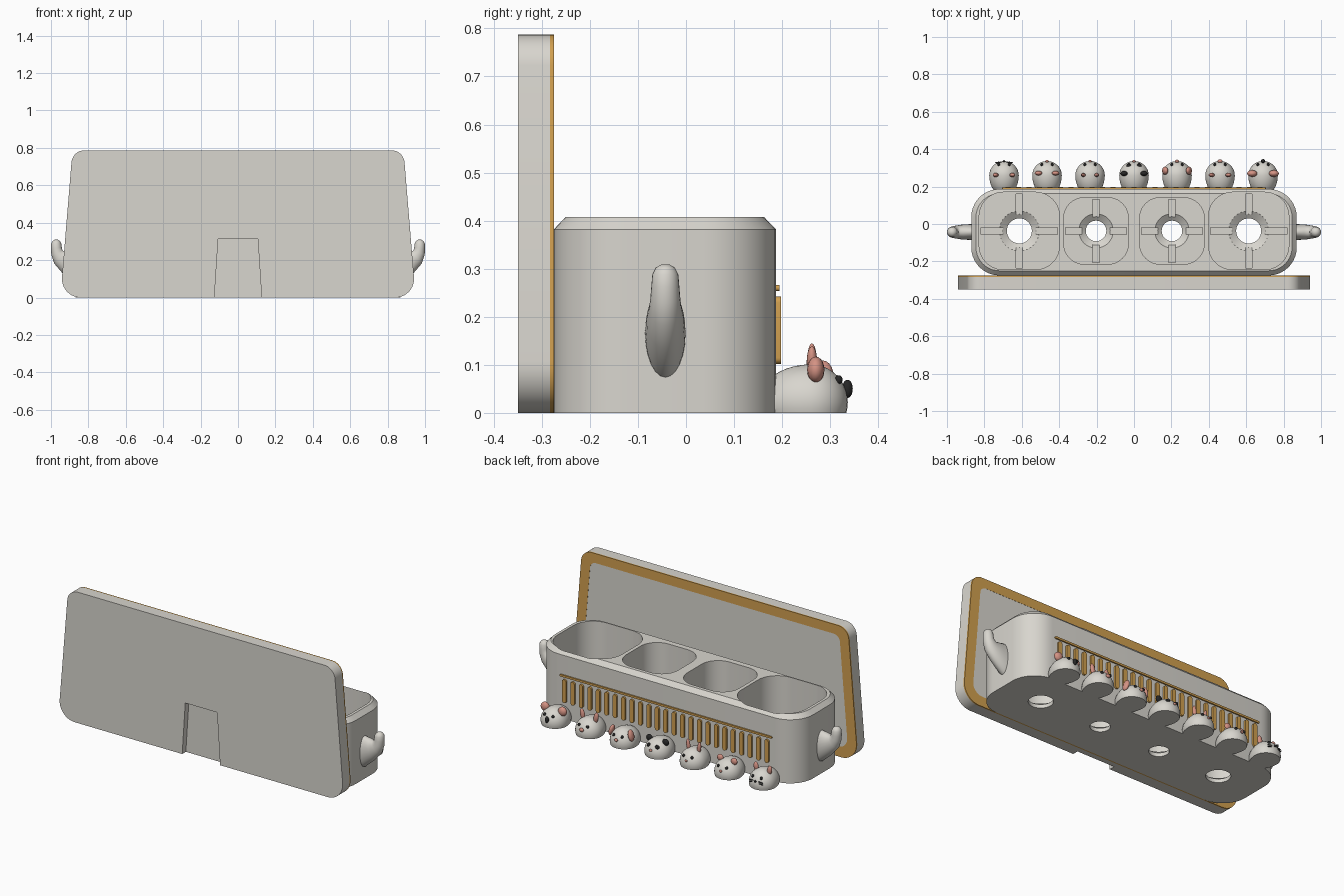
import bpy, bmesh, math
from mathutils import Vector, Matrix

if "Cube" in bpy.data.objects:
    bpy.data.objects.remove(bpy.data.objects["Cube"])


def material(name, rgb):
    m = bpy.data.materials.new(name)
    m.diffuse_color = (*rgb, 1)
    m.use_nodes = True
    m.node_tree.nodes["Principled BSDF"].inputs["Base Color"].default_value = m.diffuse_color
    return m


STONE = material("warm grey", (0.69, 0.67, 0.62))
GOLD = material("gold", (0.64, 0.35, 0.08))
PINK = material("pink", (0.66, 0.29, 0.23))
BLACK = material("black", (0.02, 0.02, 0.02))


def finish(bm, name, mat, smooth=35):
    bmesh.ops.recalc_face_normals(bm, faces=bm.faces)
    me = bpy.data.meshes.new(name)
    bm.to_mesh(me)
    bm.free()
    ob = bpy.data.objects.new(name, me)
    bpy.context.collection.objects.link(ob)
    me.materials.append(mat)
    if smooth:
        shade(ob, smooth)
    return ob


def shade(ob, angle=35):
    bpy.ops.object.select_all(action='DESELECT')
    ob.select_set(True)
    bpy.context.view_layer.objects.active = ob
    bpy.ops.object.shade_smooth_by_angle(angle=math.radians(angle))


def rounded(corners, radii, seg=10):
    """Round each corner of a convex polygon with a tangent arc."""
    pts, n = [], len(corners)
    for i, r in enumerate(radii):
        p = Vector(corners[i])
        a = (Vector(corners[i - 1]) - p).normalized()
        b = (Vector(corners[(i + 1) % n]) - p).normalized()
        half = a.angle(b) / 2
        c = p + (a + b).normalized() * (r / math.sin(half))
        s, e = p + a * (r / math.tan(half)) - c, p + b * (r / math.tan(half)) - c
        sweep = s.angle_signed(e)
        for k in range(seg + 1):
            t = -sweep * k / seg
            pts.append((c.x + s.x * math.cos(t) - s.y * math.sin(t),
                        c.y + s.x * math.sin(t) + s.y * math.cos(t)))
    return pts


def rect(x0, x1, y0, y1, r, seg=10):
    return rounded([(x0, y0), (x1, y0), (x1, y1), (x0, y1)], [r] * 4, seg)


def loft(rings, bm=None):
    """Skin equal-length rings of 3D points and cap both ends."""
    bm = bm or bmesh.new()
    vs = [[bm.verts.new(p) for p in ring] for ring in rings]
    n = len(vs[0])
    for a, b in zip(vs, vs[1:]):
        for i in range(n):
            bm.faces.new((a[i], a[(i + 1) % n], b[(i + 1) % n], b[i]))
    bm.faces.new(vs[0][::-1])
    bm.faces.new(vs[-1])
    return bm


def flat(pts, z):
    return [(x, y, z) for x, y in pts]


def upright(pts, y):
    return [(x, y, z) for x, z in pts]


def cut(ob, bm):
    tool = finish(bm, "cutter", STONE, 0)
    tool.hide_render = True
    mod = ob.modifiers.new("cut", 'BOOLEAN')
    mod.operation, mod.solver, mod.object = 'DIFFERENCE', 'EXACT', tool
    bpy.context.view_layer.objects.active = ob
    bpy.ops.object.modifier_apply(modifier=mod.name)
    bpy.data.objects.remove(tool)


def box(x0, x1, y0, y1, z0, z1):
    pts = [(x0, y0), (x1, y0), (x1, y1), (x0, y1)]
    return loft([flat(pts, z0), flat(pts, z1)])


# Trough with chamfered rim
outer = rect(-0.87, 0.87, -0.275, 0.187, 0.15)
planter = finish(loft([flat(outer, 0), flat(outer, 0.382),
                       flat(rect(-0.845, 0.845, -0.25, 0.162, 0.125), 0.408)]),
                 "planter", STONE, 0)
# Four wells with countersunk drains and crossed floor channels
CY, FLOOR = -0.037, 0.05
for cx, hx, hy, r, hole, sink in ((-0.613, 0.215, 0.207, 0.13, 0.067, 0.107),
                                  (-0.203, 0.173, 0.178, 0.11, 0.055, 0.092),
                                  (0.203, 0.173, 0.178, 0.11, 0.055, 0.092),
                                  (0.613, 0.215, 0.207, 0.13, 0.067, 0.107)):
    well = rect(cx - hx, cx + hx, CY - hy, CY + hy, r)
    cut(planter, loft([flat(well, FLOOR), flat(well, 0.5)]))
    cut(planter, box(cx - hx + .01, cx + hx - .01, CY - .018, CY + .018, FLOOR - .012, .1))
    cut(planter, box(cx - .018, cx + .018, CY - hy + .01, CY + hy - .01, FLOOR - .012, .1))
    ang = [math.tau * k / 32 for k in range(32)]
    cut(planter, loft([[(cx + q * math.cos(a), CY + q * math.sin(a), z) for a in ang]
                       for q, z in ((hole, -.05), (hole, .022), (sink, FLOOR), (sink, .1))]))
shade(planter)

# Tapered back board with shallow notch
board_shape = [(-0.95, 0), (0.95, 0), (0.885, 0.787), (-0.885, 0.787)]
shape = rounded(board_shape, (0.1, 0.1, 0.07, 0.07))
board = finish(loft([upright(shape, -0.35), upright(shape, -0.283)]), "back_board", STONE, 0)
notch = [(-0.128, -0.03), (0.128, -0.03), (0.106, 0.312), (-0.106, 0.312)]
cut(board, loft([upright(notch, -0.4), upright(notch, -0.315)]))
shade(board)

# Gold border with a grey panel inside it
inner = rounded([(-0.885, 0.06), (0.885, 0.06), (0.828, 0.73), (-0.828, 0.73)],
                (0.06, 0.06, 0.04, 0.04))
bm = bmesh.new()
loops = [[bm.verts.new(p) for p in upright(s, y)] for s, y in
         ((shape, -0.283), (shape, -0.275), (inner, -0.275), (inner, -0.283))]
for a, b in zip(loops, loops[1:] + loops[:1]):
    for i in range(len(a)):
        j = (i + 1) % len(a)
        bm.faces.new((a[i], a[j], b[j], b[i]))
finish(bm, "gold_border", GOLD)
finish(loft([upright(inner, -0.283), upright(inner, -0.276)]), "inner_panel", STONE)

# Gold slats and rail on the rear wall
for i in range(25):
    x = -0.673 + i * 0.0561
    slat = rect(x - 0.013, x + 0.013, 0.102, 0.242, 0.0125, 5)
    finish(loft([upright(slat, 0.18), upright(slat, 0.198)]), "slat", GOLD)
rail = rect(-0.705, 0.705, 0.254, 0.266, 0.005, 3)
finish(loft([upright(rail, 0.18), upright(rail, 0.195)]), "rail", GOLD)

# Hooked side handles: x, z, half width, half height, ring tilt
HOOK = ((0.86, 0.165, 0.042, 0.095, 0), (0.88, 0.168, 0.042, 0.09, 0),
        (0.925, 0.193, 0.039, 0.062, 15), (0.955, 0.215, 0.034, 0.043, 40),
        (0.968, 0.24, 0.031, 0.032, 70), (0.971, 0.265, 0.029, 0.029, 85),
        (0.972, 0.288, 0.027, 0.027, 90), (0.972, 0.302, 0.02, 0.02, 90),
        (0.972, 0.309, 0.008, 0.008, 90))
for side in (-1, 1):
    rings = []
    for x, z, w, h, tilt in HOOK:
        t = math.radians(tilt)
        rings.append([(side * (x - h * math.sin(a) * math.sin(t)),
                       -0.043 + w * math.cos(a), z + h * math.sin(a) * math.cos(t))
                      for a in (math.tau * k / 24 for k in range(24))])
    finish(loft(rings), "handle", STONE, 50)


def blob(name, mat, at, size, tilt=0):
    bm = bmesh.new()
    bmesh.ops.create_uvsphere(bm, u_segments=16, v_segments=10, radius=1)
    bm.transform(Matrix.Translation(at) @ Matrix.Rotation(tilt, 4, 'Y')
                 @ Matrix.Diagonal((*size, 1)))
    return finish(bm, name, mat, 60)


def head(cx):
    bm = bmesh.new()
    bmesh.ops.create_uvsphere(bm, u_segments=32, v_segments=20, radius=0.079)
    for v in bm.verts:
        v.co.y *= 1.4 if v.co.y < 0 else 0.97
        v.co += Vector((cx, 0.26, 0.022))
    for co, no in (((0, 0, 0), (0, 0, -1)), ((0, 0.183, 0), (0, -1, 0))):
        cutp = bmesh.ops.bisect_plane(bm, geom=bm.verts[:] + bm.edges[:] + bm.faces[:],
                                      plane_co=co, plane_no=no, clear_outer=True)
        bmesh.ops.holes_fill(bm, edges=[e for e in cutp["geom_cut"]
                                        if isinstance(e, bmesh.types.BMEdge)])
    finish(bm, "animal_head", STONE)


# Animal heads: x, ear colour, ear offset, y, z, ear radii, tilt, nose colour, nose radii
ANIMALS = (
    (-0.695, PINK, .045, .262, .100, (.015, .011, .028), .15, BLACK, (.007, .006, .006)),
    (-0.465, PINK, .046, .272, .096, (.020, .012, .020), 0, PINK, (.009, .007, .007)),
    (-0.235, PINK, .036, .262, .108, (.012, .010, .037), .12, PINK, (.008, .006, .006)),
    (0.000, BLACK, .054, .270, .088, (.020, .013, .020), 0, PINK, (.009, .007, .007)),
    (0.230, PINK, .064, .285, .076, (.014, .022, .034), -.25, PINK, (.011, .008, .009)),
    (0.460, PINK, .045, .262, .106, (.015, .011, .033), .2, PINK, (.014, .009, .011)),
    (0.690, PINK, .058, .270, .090, (.027, .018, .027), 0, BLACK, (.011, .011, .019)))
for cx, ear, ex, ey, ez, size, tilt, nose, nsize in ANIMALS:
    head(cx)
    blob("nose", nose, (cx, 0.336, 0.05), nsize)
    for s in (-1, 1):
        blob("ear", ear, (cx + s * ex, ey, ez), size, s * tilt)
        if ear == BLACK:
            blob("eye_patch", BLACK, (cx + s * .027, 0.312, 0.066), (.014, .010, .013))
        blob("eye", BLACK, (cx + s * .028, 0.318, 0.069), (.008, .008, .009))
        if cx < -0.6:
            for z in (0.038, 0.048):
                blob("whisker", BLACK, (cx + s * .03, 0.328, z), (.018, .005, .0025), s * .15)
